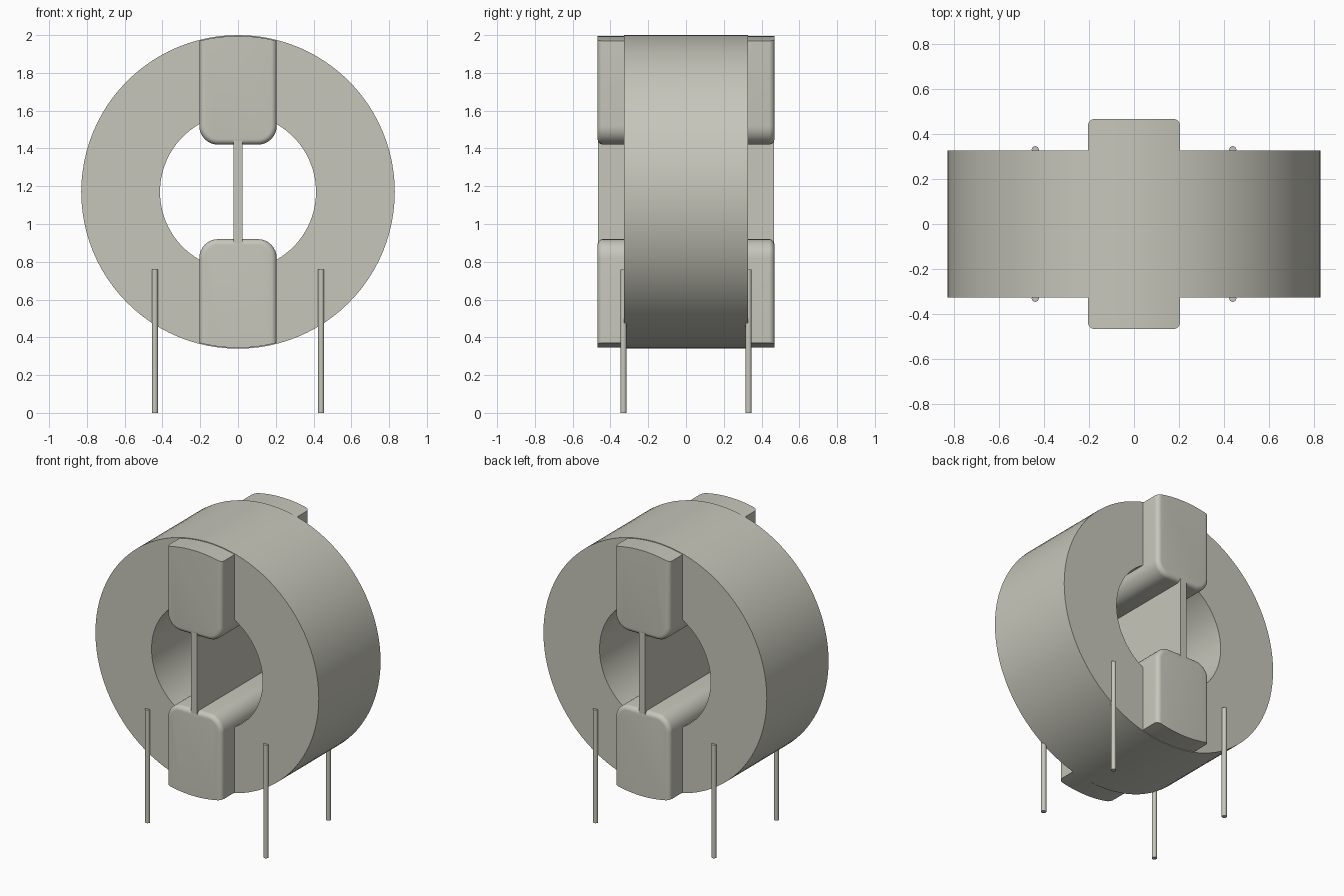
import bpy, bmesh, math

cube = bpy.data.objects.get("Cube")
if cube:
    bpy.data.objects.remove(cube, do_unlink=True)

CZ = 1.17                     # height of the ring axis
R_OUT, R_IN, HALF_Y = 0.83, 0.413, 0.328

mat = bpy.data.materials.new("warm grey")
mat.use_nodes = True
COLOUR = (0.57, 0.565, 0.495, 1)
mat.diffuse_color = COLOUR
mat.node_tree.nodes["Principled BSDF"].inputs["Base Color"].default_value = COLOUR


def loft(name, loops, closed=False):
    """Bridge matching loops of points; cap the ends or join them in a ring."""
    bm = bmesh.new()
    rows = [[bm.verts.new(p) for p in loop] for loop in loops]
    pairs = list(zip(rows, rows[1:])) + ([(rows[-1], rows[0])] if closed else [])
    for a, b in pairs:
        for i in range(len(a)):
            j = (i + 1) % len(a)
            bm.faces.new((a[i], a[j], b[j], b[i]))
    if not closed:
        bm.faces.new(rows[0])
        bm.faces.new(rows[-1])
    bmesh.ops.recalc_face_normals(bm, faces=bm.faces)
    mesh = bpy.data.meshes.new(name)
    bm.to_mesh(mesh)
    bm.free()
    obj = bpy.data.objects.new(name, mesh)
    bpy.context.collection.objects.link(obj)
    finish(obj)
    return obj


def finish(obj):
    obj.data.materials.clear()
    obj.data.materials.append(mat)
    bpy.ops.object.select_all(action="DESELECT")
    obj.select_set(True)
    bpy.context.view_layer.objects.active = obj
    bpy.ops.object.shade_smooth_by_angle(angle=math.radians(30))


def circle(r, y, n=96):
    return [(r * math.cos(math.tau * i / n), y, CZ + r * math.sin(math.tau * i / n))
            for i in range(n)]


# Core: thick ring with its axis along y
loft("ring_core", [circle(R_OUT, -HALF_Y), circle(R_OUT, HALF_Y),
                   circle(R_IN, HALF_Y), circle(R_IN, -HALF_Y)], closed=True)


# Winding blocks: arc on the outside, rounded corners toward the hole
def block_loop(y, inset, side):
    w, inner, r, arc = 0.205 - inset, 0.25 + inset, 0.10 - inset, 0.825
    pts = []
    for cx, start in ((w - r, 0), (r - w, -90)):
        for k in range(9):
            a = math.radians(start - 90 * k / 8)
            pts.append((cx + r * math.cos(a), inner + r + r * math.sin(a)))
    half = math.asin(w / arc)
    for k in range(13):
        a = -half + 2 * half * k / 12
        pts.append((arc * math.sin(a), arc * math.cos(a)))
    return [(x, y, CZ + side * z) for x, z in pts]


FILLET, DEPTH, STEPS = 0.03, 0.468, 6
rounding = [(DEPTH - FILLET + FILLET * math.sin(a), FILLET - FILLET * math.cos(a))
            for a in (math.pi / 2 * k / STEPS for k in range(STEPS + 1))]
layers = [(-y, d) for y, d in reversed(rounding)] + rounding
for name, side in (("upper_winding", 1), ("lower_winding", -1)):
    loft(name, [block_loop(y, d, side) for y, d in layers])

# Divider plate between the windings
bpy.ops.mesh.primitive_cube_add(size=1, location=(0, 0, CZ))
divider = bpy.context.object
divider.name = "divider_plate"
divider.scale = (0.048, 0.934, 0.56)
finish(divider)

# Four pins
for x, lr in ((-0.44, "right"), (0.44, "left")):
    for y, fb in ((-0.331, "front"), (0.331, "back")):
        bpy.ops.mesh.primitive_cylinder_add(vertices=20, radius=0.016, depth=0.76,
                                            location=(x, y, 0.38))
        pin = bpy.context.object
        pin.name = f"pin_{fb}_{lr}"
        finish(pin)
